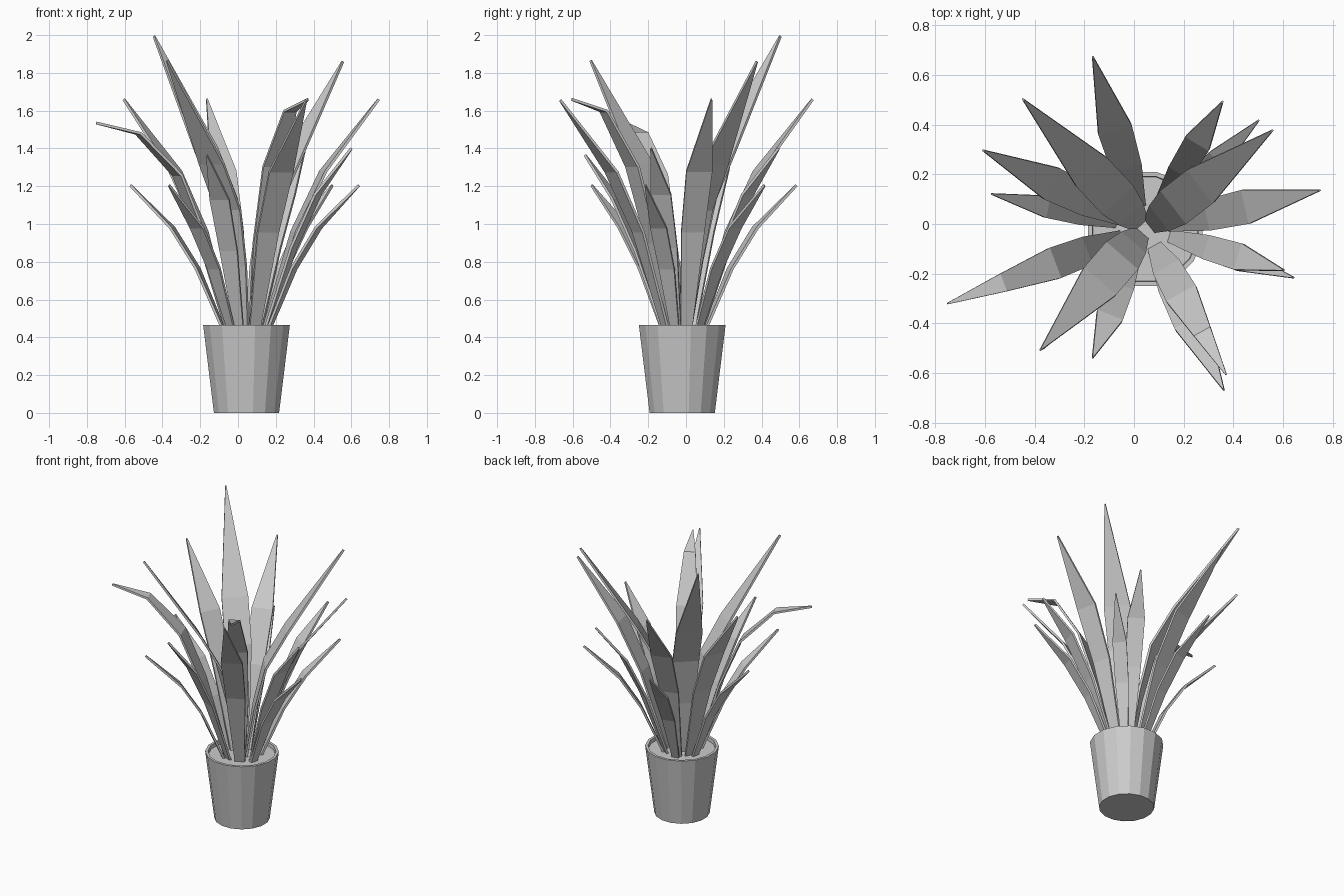
import bpy, bmesh, math
from mathutils import Vector

cube = bpy.data.objects.get("Cube")
if cube:
    bpy.data.objects.remove(cube)

CENTER = Vector((0.045, -0.02, 0))
SOIL_Z = 0.44

grey = bpy.data.materials.new("plain_grey")
grey.use_nodes = True
grey.diffuse_color = (0.6, 0.6, 0.6, 1)
grey.node_tree.nodes["Principled BSDF"].inputs["Base Color"].default_value = (0.6, 0.6, 0.6, 1)


def add_object(name, bm):
    bmesh.ops.recalc_face_normals(bm, faces=bm.faces)
    mesh = bpy.data.meshes.new(name)
    bm.to_mesh(mesh)
    bm.free()
    mesh.materials.append(grey)
    obj = bpy.data.objects.new(name, mesh)
    bpy.context.collection.objects.link(obj)
    return obj


def lathe(name, profile, sides=16):
    """Faceted turned solid, capped at both ends of the profile."""
    bm = bmesh.new()
    rings = []
    for radius, z in profile:
        angles = [(i + 0.5) * math.tau / sides for i in range(sides)]
        rings.append([bm.verts.new(CENTER + Vector((radius * math.cos(a), radius * math.sin(a), z)))
                      for a in angles])
    for low, high in zip(rings, rings[1:]):
        for i in range(sides):
            j = (i + 1) % sides
            bm.faces.new((low[i], low[j], high[j], high[i]))
    bm.faces.new(rings[0])
    bm.faces.new(rings[-1])
    return add_object(name, bm)


def leaf(name, tip, path, widths):
    """Bent blade: path holds (share of reach, height) from base to tip."""
    out = Vector((tip[0], tip[1], 0)) - CENTER
    side = Vector((-out.y, out.x, 0)).normalized()
    bm = bmesh.new()
    rows = []
    for (share, z), width in zip(path, widths):
        mid = CENTER + out * share + Vector((0, 0, z))
        rows.append([bm.verts.new(mid + side * width * s / 2) for s in (-1, 1)])
    for a, b in zip(rows, rows[1:]):
        bm.faces.new((a[0], a[1], b[1], b[0]))
    obj = add_object(name, bm)
    solid = obj.modifiers.new("thickness", "SOLIDIFY")
    solid.thickness = 0.014
    solid.offset = 0


# Pot with a rim; the soil disc meets its inner wall
lathe("pot", [(0.176, 0), (0.234, 0.465), (0.216, 0.465), (0.212, SOIL_Z - 0.02)])
lathe("soil", [(0.218, SOIL_Z - 0.015), (0.218, SOIL_Z)])

# Leaf families: blade shape (share of reach, share of height), widths, tips
FAMILIES = {
    "tall_leaf": (
        [(0.04, 0), (0.12, 0.24), (0.23, 0.45), (0.44, 0.62), (1, 1)],
        [0.07, 0.13, 0.17, 0.17, 0.006],
        [(-0.445, 0.50, 1.995), (-0.375, -0.505, 1.865), (0.555, 0.375, 1.86)]),
    "long_leaf": (
        [(0.13, 0), (0.36, 0.43), (0.58, 0.69), (1, 1)],
        [0.06, 0.125, 0.14, 0.006],
        [(-0.165, 0.67, 1.66), (-0.605, 0.295, 1.66), (0.36, -0.665, 1.655),
         (0.745, 0.135, 1.66)]),
    "arched_leaf": (
        [(0.12, 0), (0.30, 0.46), (0.46, 0.75), (0.72, 0.95), (1, 1)],
        [0.06, 0.12, 0.13, 0.075, 0.006],
        [(-0.75, -0.32, 1.535)]),
    "drooping_leaf": (
        [(0.12, 0), (0.27, 0.38), (0.45, 0.71), (0.71, 0.95), (1, 1)],
        [0.06, 0.12, 0.135, 0.075, 0.006],
        [(0.37, -0.605, 1.66)]),
    "middle_leaf": (
        [(0.18, 0), (0.45, 0.46), (0.68, 0.75), (1, 1)],
        [0.05, 0.1, 0.11, 0.006],
        [(-0.165, -0.535, 1.365), (0.60, -0.185, 1.40), (0.355, 0.49, 1.40)]),
    "low_leaf": (
        [(0.19, 0), (0.42, 0.43), (0.64, 0.71), (1, 1)],
        [0.045, 0.085, 0.09, 0.006],
        [(0.64, -0.215, 1.205), (0.50, 0.415, 1.205), (-0.13, 0.585, 1.205),
         (-0.57, 0.12, 1.205), (-0.365, -0.50, 1.205)]),
}
for family, (shape, widths, tips) in FAMILIES.items():
    for number, (x, y, top) in enumerate(tips, 1):
        base = SOIL_Z - 0.01
        path = [(share, base + rise * (top - base)) for share, rise in shape]
        leaf(f"{family}_{number}", (x, y), path, widths)
